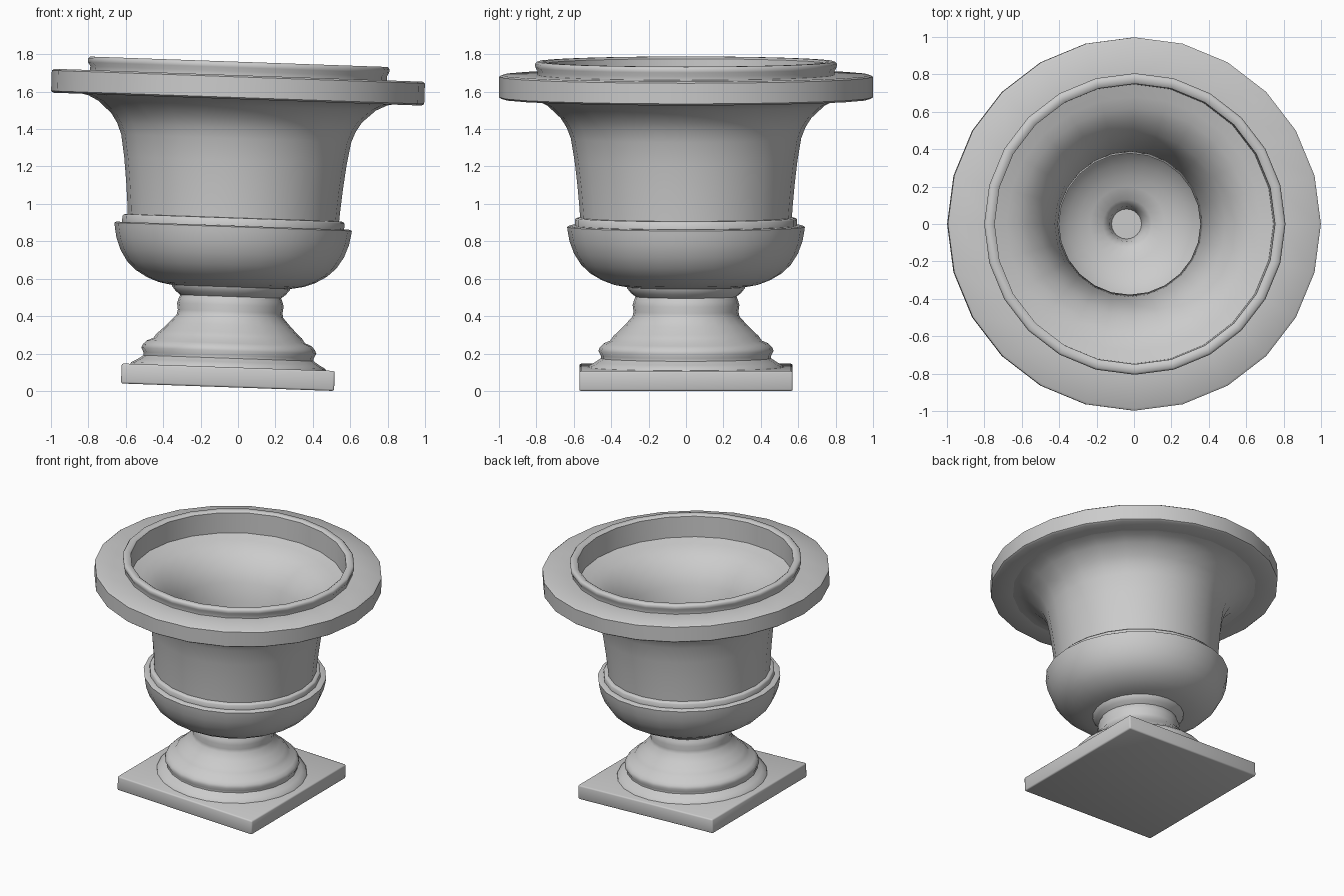
import bpy, bmesh, math
from mathutils import Matrix, Vector

cube = bpy.data.objects.get("Cube")
if cube:
    bpy.data.objects.remove(cube, do_unlink=True)

SIDES = 24
TILT = math.radians(2)
HALF = 0.57  # half width of the square plinth
LEAN = Matrix.Translation((-0.056, 0, HALF * math.sin(TILT))) @ Matrix.Rotation(TILT, 4, 'Y')

stone = bpy.data.materials.new("grey stone")
stone.use_nodes = True
GREY = (0.6, 0.6, 0.6, 1)
stone.diffuse_color = GREY
stone.node_tree.nodes["Principled BSDF"].inputs["Base Color"].default_value = GREY


def finish(name, bm, angle=50):
    """Turn a bmesh into a leaning, smoothed stone object."""
    bm.transform(LEAN)
    mesh = bpy.data.meshes.new(name)
    bm.to_mesh(mesh)
    bm.free()
    mesh.materials.append(stone)
    obj = bpy.data.objects.new(name, mesh)
    bpy.context.collection.objects.link(obj)
    bpy.ops.object.select_all(action='DESELECT')
    obj.select_set(True)
    bpy.context.view_layer.objects.active = obj
    bpy.ops.object.shade_smooth_by_angle(angle=math.radians(angle))


def lathe(name, profile, cap_end=False):
    """Turn (radius, height) points; rising profiles face out, falling ones in."""
    bm = bmesh.new()
    rings = []
    for r, z in profile:
        rings.append([bm.verts.new((r * math.cos(a), r * math.sin(a), z))
                      for a in (math.tau * i / SIDES for i in range(SIDES))])
    for low, high in zip(rings, rings[1:]):
        for i in range(SIDES):
            j = (i + 1) % SIDES
            bm.faces.new((low[i], low[j], high[j], high[i]))
    if cap_end:
        bm.faces.new(rings[-1])
    finish(name, bm)


# Square plinth with softened edges
bm = bmesh.new()
bmesh.ops.create_cube(bm, size=1)
bmesh.ops.scale(bm, vec=(2 * HALF, 2 * HALF, 0.107), verts=bm.verts)
bmesh.ops.translate(bm, vec=Vector((0, 0, 0.0535)), verts=bm.verts)
bmesh.ops.bevel(bm, geom=bm.edges[:], offset=0.01, segments=2, profile=0.5, affect='EDGES')
finish("plinth", bm)

# Moulded foot rising to a knobbed neck
lathe("foot", [(0.525, 0.10), (0.52, 0.115), (0.485, 0.135), (0.455, 0.155), (0.455, 0.17),
               (0.468, 0.195), (0.46, 0.215), (0.44, 0.235), (0.405, 0.25), (0.388, 0.275),
               (0.365, 0.295), (0.325, 0.335), (0.285, 0.38), (0.28, 0.405), (0.285, 0.44),
               (0.278, 0.465), (0.27, 0.485), (0.295, 0.505), (0.315, 0.53), (0.32, 0.555)])

# Rounded lower bowl with its ledge
lathe("lower_bowl", [(0.25, 0.53), (0.32, 0.537), (0.39, 0.55), (0.45, 0.573), (0.51, 0.608),
                     (0.56, 0.655), (0.598, 0.715), (0.622, 0.78), (0.632, 0.835),
                     (0.635, 0.858), (0.625, 0.864), (0.58, 0.864)])

# Thin band above the bowl
lathe("band", [(0.594, 0.86), (0.594, 0.896), (0.586, 0.905), (0.56, 0.907)])

# Flared body
lathe("body", [(0.565, 0.90), (0.57, 0.97), (0.58, 1.08), (0.595, 1.21), (0.615, 1.33),
               (0.638, 1.39), (0.67, 1.44), (0.74, 1.505), (0.80, 1.535), (0.86, 1.547)])

# Wide flat rim
lathe("rim", [(0.84, 1.544), (0.985, 1.541), (0.998, 1.55), (0.998, 1.66),
              (0.985, 1.669), (0.78, 1.669)])

# Raised lip around the opening
lathe("lip", [(0.795, 1.66), (0.793, 1.69), (0.805, 1.71), (0.806, 1.73), (0.796, 1.741),
              (0.765, 1.741), (0.75, 1.73), (0.747, 1.575)])

# Hollow inside, following the outer shape down to a throat, bowl and drain
lathe("inside", [(0.755, 1.578), (0.68, 1.555), (0.62, 1.535), (0.56, 1.495), (0.495, 1.43),
                 (0.445, 1.34), (0.41, 1.21), (0.39, 1.08), (0.378, 0.95), (0.42, 0.89),
                 (0.44, 0.82), (0.41, 0.745), (0.37, 0.695), (0.32, 0.65), (0.26, 0.615),
                 (0.20, 0.59), (0.13, 0.57), (0.095, 0.53), (0.08, 0.46)], cap_end=True)
